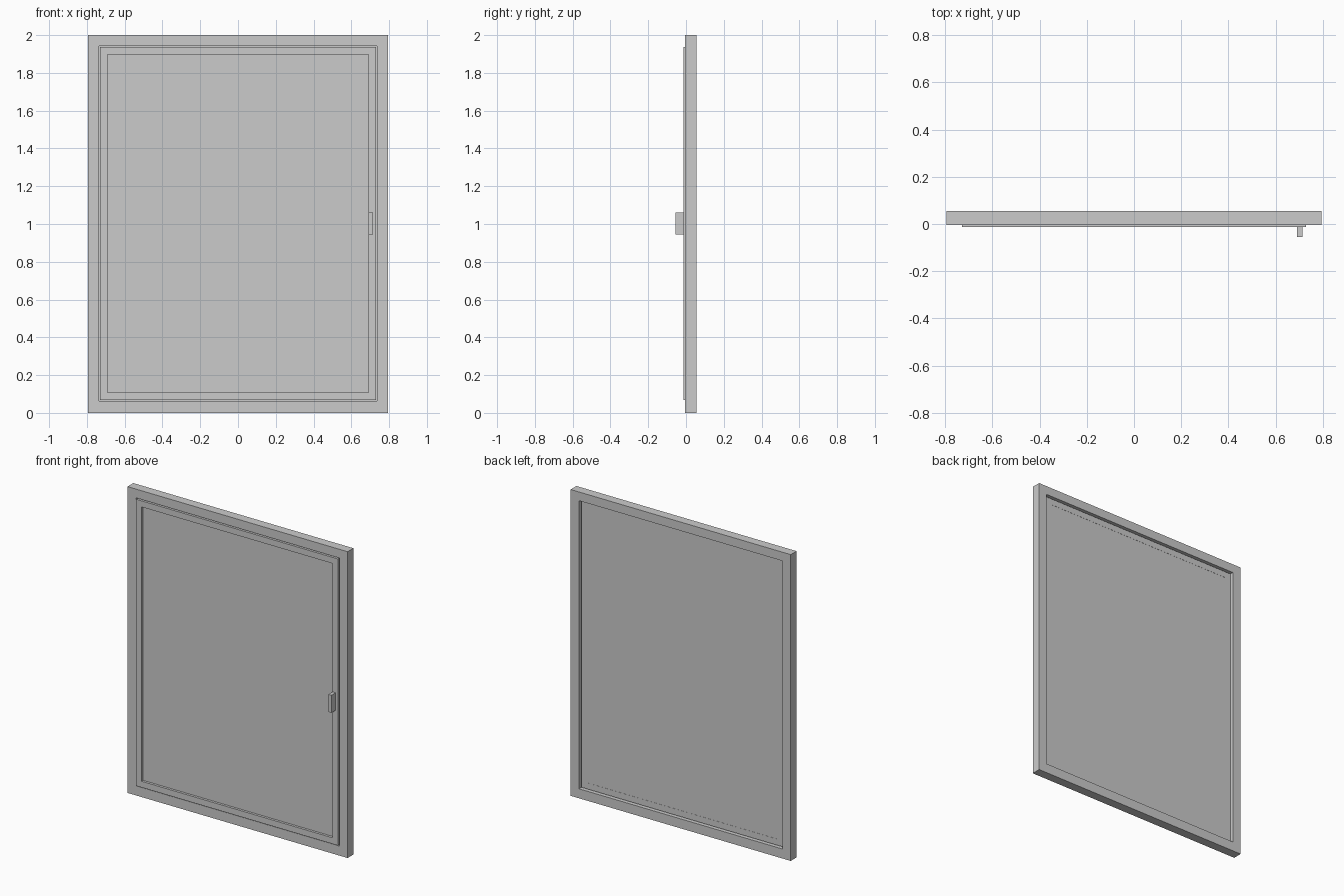
import bpy
import bmesh

cube = bpy.data.objects.get("Cube")
if cube:
    bpy.data.objects.remove(cube, do_unlink=True)

grey = bpy.data.materials.new("plain grey")
grey.use_nodes = True
grey.diffuse_color = (0.6, 0.6, 0.6, 1)
grey.node_tree.nodes["Principled BSDF"].inputs["Base Color"].default_value = (0.6, 0.6, 0.6, 1)

MID = 1.0025  # height of the opening's centre


def finish(name, bm):
    bmesh.ops.recalc_face_normals(bm, faces=bm.faces)
    mesh = bpy.data.meshes.new(name)
    bm.to_mesh(mesh)
    bm.free()
    mesh.materials.append(grey)
    obj = bpy.data.objects.new(name, mesh)
    bpy.context.collection.objects.link(obj)
    return obj


def box(name, x0, x1, y0, y1, z0, z1):
    bm = bmesh.new()
    bmesh.ops.create_cube(bm, size=1)
    for v in bm.verts:
        v.co.x = x1 if v.co.x > 0 else x0
        v.co.y = y1 if v.co.y > 0 else y0
        v.co.z = z1 if v.co.z > 0 else z0
    return finish(name, bm)


def ring(name, outer, inner, y0, y1):
    """Rectangular surround; outer and inner are (half width, bottom, top)."""
    bm = bmesh.new()
    loops = []
    for (w, b, t), y in ((outer, y0), (outer, y1), (inner, y1), (inner, y0)):
        loops.append([bm.verts.new((x, y, z)) for x, z in ((-w, b), (w, b), (w, t), (-w, t))])
    for i in range(4):
        a, c = loops[i], loops[(i + 1) % 4]
        for k in range(4):
            n = (k + 1) % 4
            bm.faces.new((a[k], a[n], c[n], c[k]))
    return finish(name, bm)


# Fixed outer frame
ring("outer_frame", (0.795, 0, 2), (0.735, 0.062, 1.943), -0.005, 0.055)

# Opening sash, standing slightly proud of the frame with a narrow gap around it
ring("sash", (0.73, 0.067, 1.938), (0.69, 0.107, 1.898), -0.012, 0.038)

# Pane set back into the sash
box("pane", -0.692, 0.692, 0.004, 0.037, 0.105, 1.9)

# Stop closing the gap between frame and sash
ring("gap_seal", (0.737, 0.06, 1.945), (0.728, 0.069, 1.936), 0.012, 0.028)

# Pull handle on the left stile
box("handle", 0.691, 0.714, -0.055, -0.011, 0.945, 1.06)
